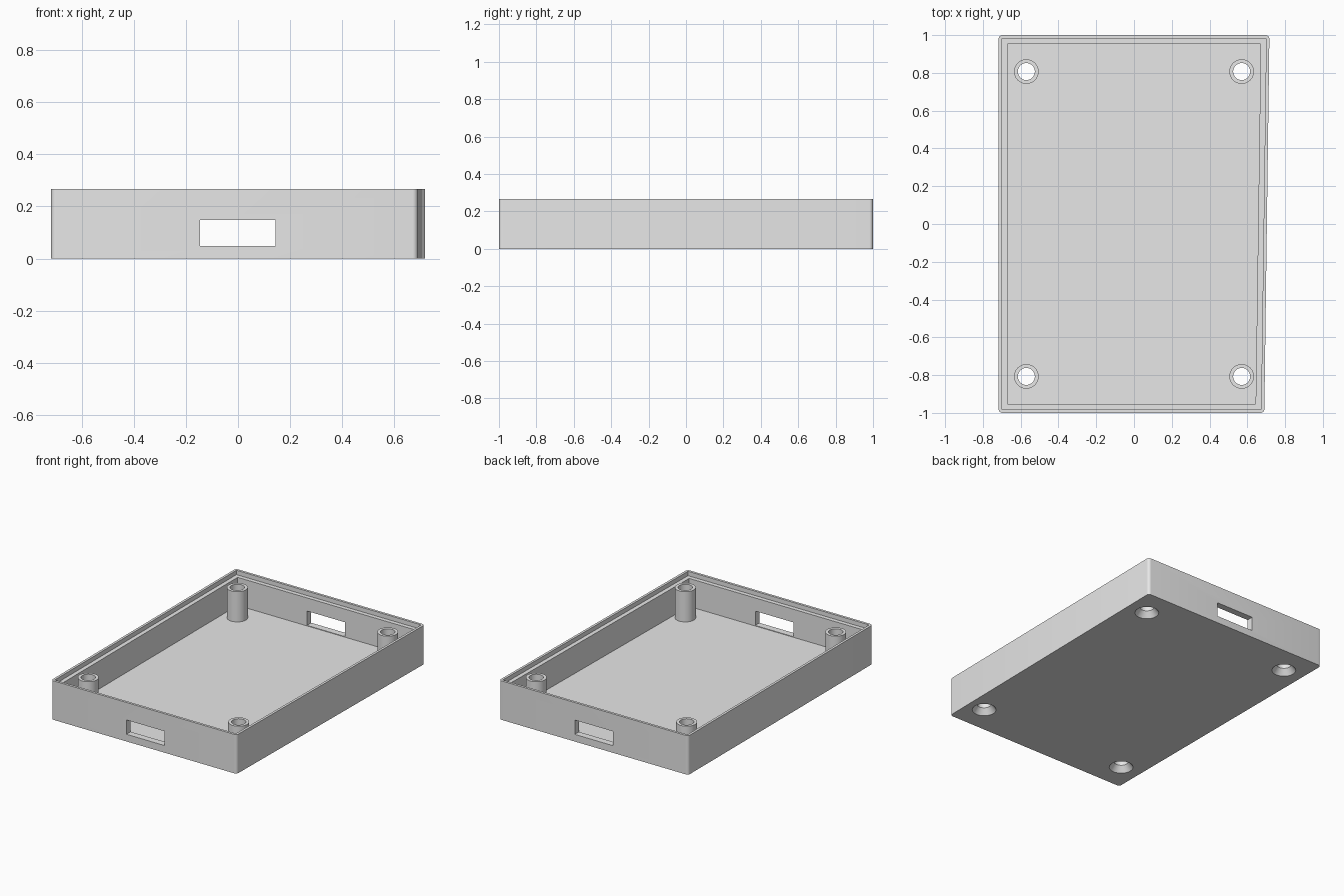
import bpy, bmesh, math
from mathutils import Vector

old = bpy.data.objects.get("Cube")
if old:
    bpy.data.objects.remove(old, do_unlink=True)

HEIGHT, FLOOR, WALL, LIP = 0.267, 0.045, 0.046, 0.017
LIP_DEPTH = 0.03
LEFT, RIGHT_FRONT, RIGHT_BACK = -0.717, 0.69, 0.717
BOSS_X, BOSS_Y, BOSS_R, BORE_R, BOSS_TOP = 0.57, 0.807, 0.065, 0.045, 0.252
SINK_R, SINK_DEPTH = 0.076, 0.04

grey = bpy.data.materials.new("light_grey_plastic")
grey.use_nodes = True
colour = (0.8, 0.8, 0.8, 1)
grey.diffuse_color = colour
grey.node_tree.nodes["Principled BSDF"].inputs["Base Color"].default_value = colour


def finish(name, bm):
    bmesh.ops.recalc_face_normals(bm, faces=bm.faces)
    mesh = bpy.data.meshes.new(name)
    bm.to_mesh(mesh)
    bm.free()
    mesh.materials.append(grey)
    obj = bpy.data.objects.new(name, mesh)
    bpy.context.collection.objects.link(obj)
    return obj


def prism(name, corners, z0, z1, radius=0):
    """Upright prism, with optional rounding of its vertical edges."""
    bm = bmesh.new()
    base = bm.faces.new([bm.verts.new((x, y, z0)) for x, y in corners])
    walls = bmesh.ops.extrude_face_region(bm, geom=[base])["geom"]
    top = [v for v in walls if isinstance(v, bmesh.types.BMVert)]
    bmesh.ops.translate(bm, verts=top, vec=(0, 0, z1 - z0))
    if radius:
        upright = [e for e in bm.edges if abs(e.verts[0].co.z - e.verts[1].co.z) > 0.01]
        bmesh.ops.bevel(bm, geom=upright, offset=radius, segments=6,
                        profile=0.5, affect='EDGES')
    return finish(name, bm)


def outline(inset):
    """Plan of the case, whose right side leans outwards to the back."""
    y = 1 - inset
    return [(LEFT + inset, -y), (RIGHT_FRONT - inset, -y),
            (RIGHT_BACK - inset, y), (LEFT + inset, y)]


def lathe(name, profile, x, y):
    """Spin a closed (radius, height) profile around an upright axis."""
    bm = bmesh.new()
    verts = [bm.verts.new((x + r, y, z)) for r, z in profile]
    edges = [bm.edges.new((a, b)) for a, b in zip(verts, verts[1:] + verts[:1])
             if (a.co - b.co).xy.length > 1e-6 or a.co.x - x > 1e-6]
    bmesh.ops.spin(bm, geom=verts + edges, cent=Vector((x, y, 0)), axis=(0, 0, 1),
                   angle=math.tau, steps=48)
    bmesh.ops.remove_doubles(bm, verts=bm.verts, dist=1e-5)
    return finish(name, bm)


def select_only(obj):
    bpy.ops.object.select_all(action='DESELECT')
    obj.select_set(True)
    bpy.context.view_layer.objects.active = obj


def cut(target, cutter):
    cutter.hide_render = True
    mod = target.modifiers.new("cut", 'BOOLEAN')
    mod.operation, mod.solver, mod.object = 'DIFFERENCE', 'EXACT', cutter
    select_only(target)
    bpy.ops.object.modifier_apply(modifier=mod.name)
    bpy.data.objects.remove(cutter, do_unlink=True)


# Case tray: hollow with a stepped lip around the rim
tray = prism("case_tray", outline(0), 0, HEIGHT, radius=0.02)
cut(tray, prism("cavity_cutter", outline(WALL), FLOOR, HEIGHT + 0.1))
cut(tray, prism("lip_cutter", outline(LIP), HEIGHT - LIP_DEPTH, HEIGHT + 0.1))

# Connector openings through the front and back walls
for side in (-1, 1):
    y0, y1 = sorted((side * 0.9, side * 1.1))
    opening = [(-0.145, y0), (0.143, y0), (0.143, y1), (-0.145, y1)]
    cut(tray, prism("opening_cutter", opening, 0.049, 0.147))

# Countersunk screw holes and hollow bosses in the four corners
for sx, x_name in ((-1, "right"), (1, "left")):
    for sy, y_name in ((-1, "front"), (1, "back")):
        x, y = sx * BOSS_X, sy * BOSS_Y
        slope = (SINK_R - BORE_R) / SINK_DEPTH
        below = 0.02
        cut(tray, lathe("screw_cutter", [
            (0, -below), (SINK_R + slope * below, -below),
            (BORE_R, SINK_DEPTH), (BORE_R, 0.1), (0, 0.1)], x, y))
        boss = lathe(f"screw_boss_{y_name}_{x_name}", [
            (BORE_R, FLOOR), (BOSS_R, FLOOR),
            (BOSS_R, BOSS_TOP), (BORE_R, BOSS_TOP)], x, y)
        select_only(boss)
        bpy.ops.object.shade_smooth_by_angle(angle=math.radians(30))

select_only(tray)
bpy.ops.object.shade_smooth_by_angle(angle=math.radians(30))
